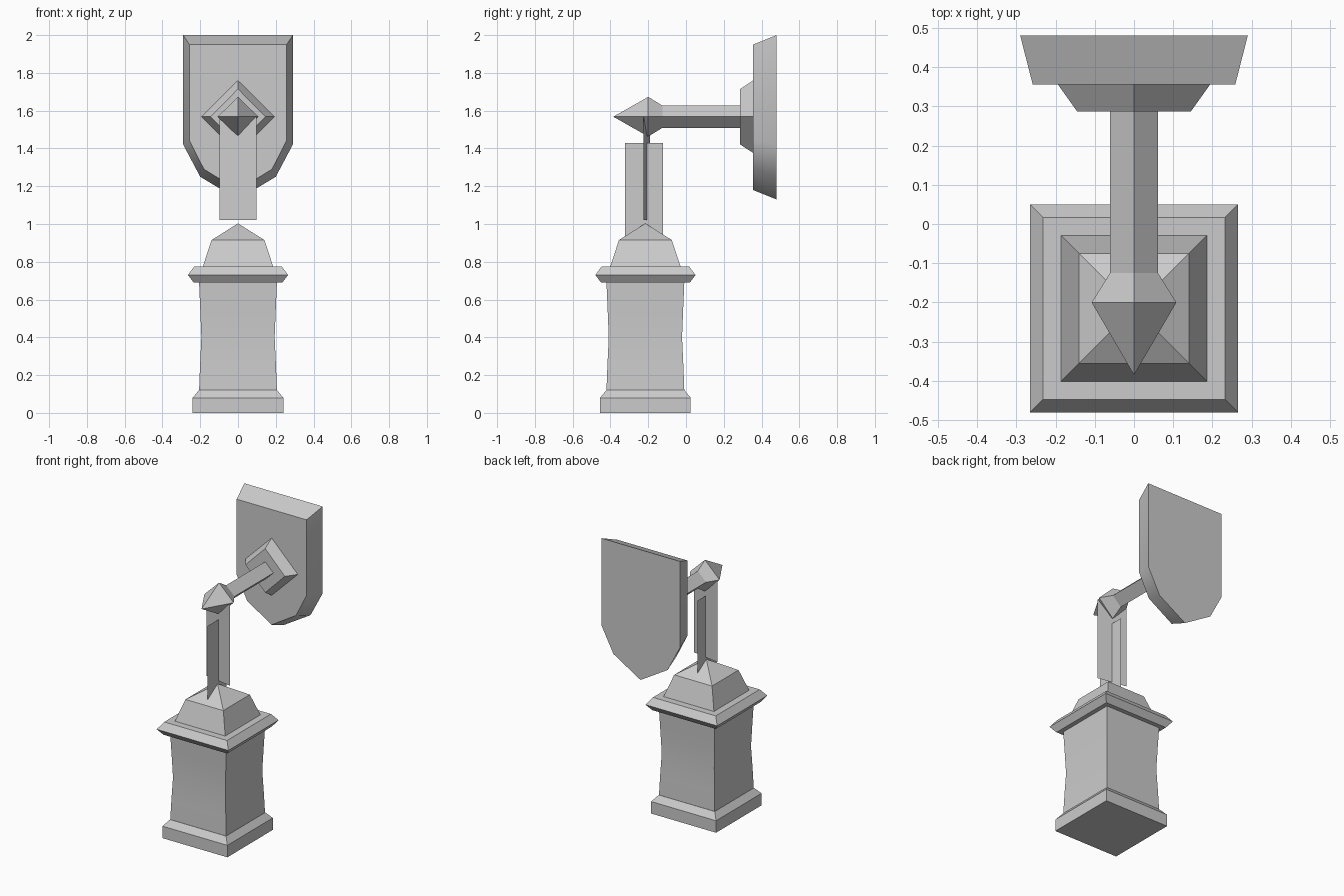
import bpy, bmesh, math
from mathutils import Vector

cube = bpy.data.objects.get("Cube")
if cube:
    bpy.data.objects.remove(cube)

stone = bpy.data.materials.new("plain_grey")
stone.use_nodes = True
GREY = (0.6, 0.6, 0.6, 1)
stone.diffuse_color = GREY
stone.node_tree.nodes["Principled BSDF"].inputs["Base Color"].default_value = GREY


def loft(name, rings, smooth=None):
    """Skin a list of point rings; a one-point ring makes a tip."""
    bm = bmesh.new()
    loops = [[bm.verts.new(p) for p in ring] for ring in rings]
    for a, b in zip(loops, loops[1:]):
        n = max(len(a), len(b))
        for i in range(n):
            j = (i + 1) % n
            corners = [a[i % len(a)], a[j % len(a)], b[j % len(b)], b[i % len(b)]]
            bm.faces.new(list(dict.fromkeys(corners)))
    for end in (loops[0], loops[-1]):
        if len(end) > 2:
            bm.faces.new(end)
    bmesh.ops.recalc_face_normals(bm, faces=bm.faces)
    mesh = bpy.data.meshes.new(name)
    bm.to_mesh(mesh)
    bm.free()
    mesh.materials.append(stone)
    obj = bpy.data.objects.new(name, mesh)
    bpy.context.collection.objects.link(obj)
    if smooth:
        bpy.ops.object.select_all(action='DESELECT')
        obj.select_set(True)
        bpy.context.view_layer.objects.active = obj
        bpy.ops.object.shade_smooth_by_angle(angle=math.radians(smooth))
    return obj


LAMP_Y = -0.215   # lantern axis
ARM_Z = 1.568     # arm axis


def square(half, z):
    if half == 0:
        return [(0, LAMP_Y, z)]
    return [(sx * half, LAMP_Y + sy * half, z)
            for sx, sy in ((-1, -1), (1, -1), (1, 1), (-1, 1))]


def diamond(y, rx, rz):
    if rx == 0:
        return [(0, y, ARM_Z)]
    return [(rx, y, ARM_Z), (0, y, ARM_Z + rz), (-rx, y, ARM_Z), (0, y, ARM_Z - rz)]


def mirrored(right_side, y):
    """Close a half outline that starts at the top and ends on the axis."""
    left_side = [(-x, z) for x, z in reversed(right_side[:-1])]
    return [(x, y, z) for x, z in right_side + left_side]


# Hanging lantern: plinth, waisted body, flange and pointed lid
loft("lantern_base", [square(0.24, 0), square(0.24, 0.08), square(0.207, 0.12)])
loft("lantern_body", [square(0.206, 0.12), square(0.201, 0.25), square(0.194, 0.4),
                      square(0.2, 0.55), square(0.206, 0.69)], smooth=30)
loft("lantern_flange", [square(0.235, 0.69), square(0.265, 0.73), square(0.232, 0.775)])
loft("lantern_lid", [square(0.186, 0.775), square(0.14, 0.915), square(0, 1.003)])


# Chain: two crossed flat strips
def strip(name, center, angle, low, high):
    half = Vector((math.cos(angle), math.sin(angle), 0)) * 0.1
    c = Vector(center)
    bm = bmesh.new()
    corners = [c - half, c + half]
    bm.faces.new([bm.verts.new((p.x, p.y, z))
                  for p, z in ((corners[0], low), (corners[1], low),
                               (corners[1], high), (corners[0], high))])
    mesh = bpy.data.meshes.new(name)
    bm.to_mesh(mesh)
    bm.free()
    mesh.materials.append(stone)
    bpy.context.collection.objects.link(bpy.data.objects.new(name, mesh))


strip("chain_strip_front", (0, -0.207, 0), math.radians(-10), 1.02, 1.57)
strip("chain_strip_side", (0, -0.222, 0), math.radians(90), 0.88, 1.43)

# Arm with its pointed finial, and the diamond socket on the wall plate
loft("arm", [diamond(-0.385, 0, 0), diamond(-0.2, 0.108, 0.105),
             diamond(-0.125, 0.061, 0.059), diamond(0.29, 0.061, 0.059)])
loft("arm_socket", [diamond(0.287, 0.145, 0.147), diamond(0.357, 0.195, 0.193)])

# Shield-shaped wall plate with bevelled rim
front = [(0.258, 1.95), (0.258, 1.445), (0.18, 1.29), (0, 1.18)]
back = [(0.29, 2.0), (0.29, 1.42), (0.2, 1.25), (0, 1.13)]
loft("wall_plate", [mirrored(front, 0.355), mirrored(back, 0.48)], smooth=35)
